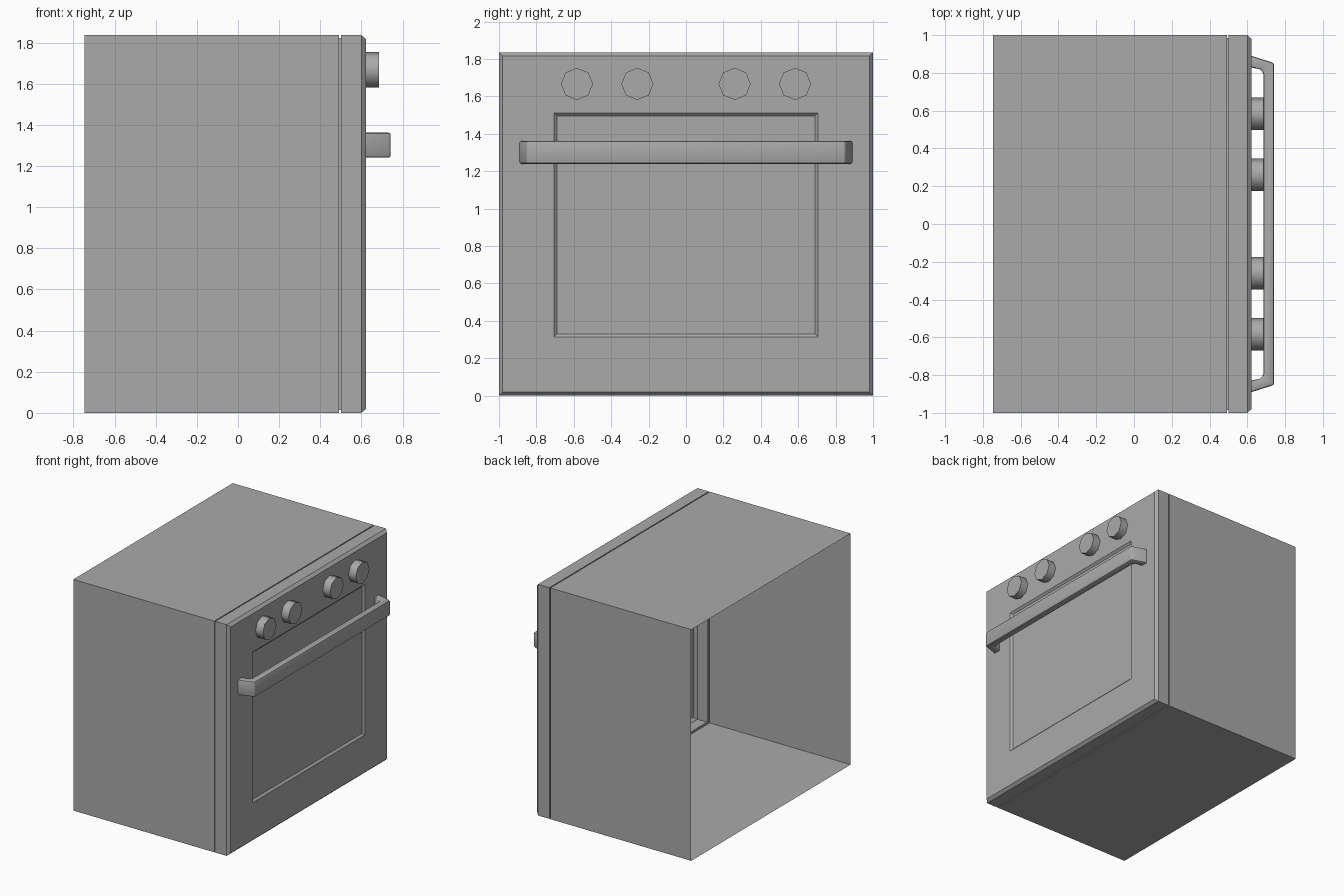
import bpy, bmesh, math
from mathutils import Matrix

cube = bpy.data.objects.get("Cube")
if cube:
    bpy.data.objects.remove(cube, do_unlink=True)

HEIGHT = 1.836
FRONT = 0.622      # plane of the door face, which looks along +x

grey = bpy.data.materials.new("plain grey")
grey.use_nodes = True
grey.diffuse_color = (0.4, 0.4, 0.4, 1)
grey.node_tree.nodes["Principled BSDF"].inputs["Base Color"].default_value = (0.4, 0.4, 0.4, 1)


def add_object(name, bm):
    bmesh.ops.recalc_face_normals(bm, faces=bm.faces[:])
    mesh = bpy.data.meshes.new(name)
    bm.to_mesh(mesh)
    bm.free()
    mesh.materials.append(grey)
    obj = bpy.data.objects.new(name, mesh)
    bpy.context.collection.objects.link(obj)
    return obj


def smooth(obj, degrees):
    bpy.ops.object.select_all(action='DESELECT')
    obj.select_set(True)
    bpy.context.view_layer.objects.active = obj
    bpy.ops.object.shade_smooth_by_angle(angle=math.radians(degrees))


def rect(x, half, low, high):
    return [(x, -half, low), (x, half, low), (x, half, high), (x, -half, high)]


def outer(x, inset):
    return rect(x, 1 - inset, inset, HEIGHT - inset)


# Casing: open-backed shell with a seam groove, chamfered door and sunken panel
rings = [outer(-0.746, 0), outer(0.492, 0), outer(0.492, 0.015),
         outer(0.5, 0.015), outer(0.5, 0), outer(0.6, 0), outer(FRONT, 0.02),
         rect(FRONT, 0.706, 0.315, 1.512), rect(FRONT - 0.015, 0.69, 0.331, 1.496)]
bm = bmesh.new()
loops = [[bm.verts.new(p) for p in ring] for ring in rings]
for a, b in zip(loops, loops[1:]):
    for i in range(4):
        j = (i + 1) % 4
        bm.faces.new((a[i], a[j], b[j], b[i]))
bm.faces.new(loops[-1])
add_object("oven_casing", bm)

# Control knobs: eight-sided discs
for n, y in enumerate((-0.583, -0.26, 0.26, 0.583), 1):
    bm = bmesh.new()
    depth = 0.064
    bmesh.ops.create_cone(bm, cap_ends=True, segments=8, radius1=0.086,
                          radius2=0.086, depth=depth)
    bm.transform(Matrix.Translation((FRONT + depth / 2, y, 1.667))
                 @ Matrix.Rotation(math.pi / 2, 4, 'Y'))
    smooth(add_object(f"control_knob_{n}", bm), 60)

# Handle: bracket outline extruded upward, outer edges rounded
half = [(FRONT, 0.89), (0.742, 0.852)]
inner = [(0.686, 0.79), (0.674, 0.818), (FRONT, 0.828)]
outline = (half + [(x, -y) for x, y in reversed(half)]
           + [(x, -y) for x, y in reversed(inner)] + inner)
bm = bmesh.new()
base = bm.faces.new([bm.verts.new((x, y, 1.24)) for x, y in outline])
top = bmesh.ops.extrude_face_region(bm, geom=[base])["geom"]
for v in top:
    if isinstance(v, bmesh.types.BMVert):
        v.co.z = 1.362
if not base.is_valid or base not in bm.faces[:]:
    base = None
ends = [f for f in bm.faces if all(abs(v.co.x - FRONT) < 1e-4 for v in f.verts)]
bmesh.ops.delete(bm, geom=ends, context='FACES')
bmesh.ops.recalc_face_normals(bm, faces=bm.faces[:])
edges = [e for e in bm.edges if len(e.link_faces) == 2
         and e.calc_face_angle(0) > math.radians(50)]
bmesh.ops.bevel(bm, geom=edges, offset=0.011, segments=2, profile=0.5,
                affect='EDGES', clamp_overlap=True)
smooth(add_object("door_handle", bm), 40)
